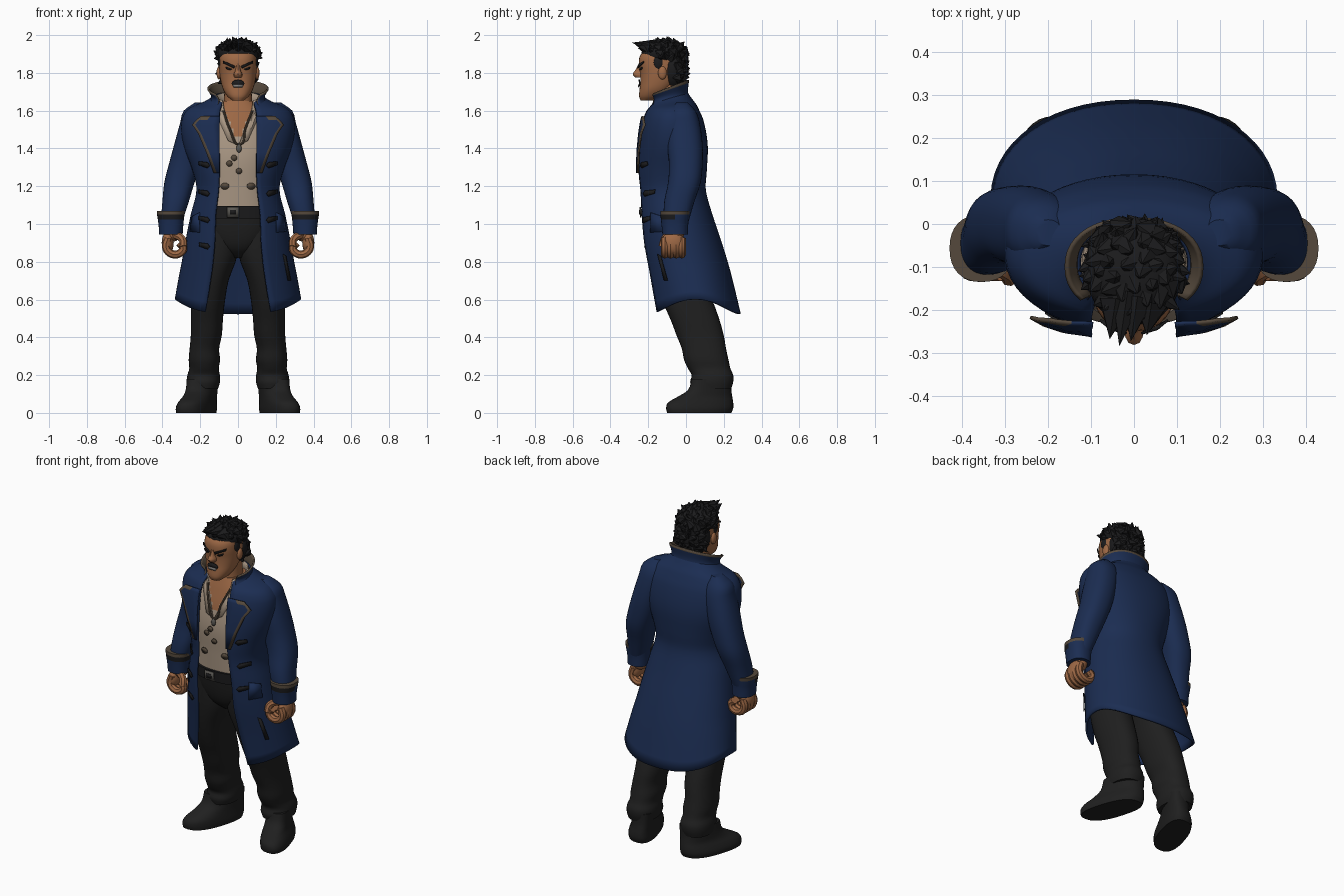
import bpy, bmesh, math, random
from mathutils import Vector, Matrix

random.seed(4)
old = bpy.data.objects.get("Cube")
if old:
    bpy.data.objects.remove(old)


def material(name, *rgb):
    m = bpy.data.materials.new(name)
    m.use_nodes = True
    m.diffuse_color = (*rgb, 1)
    bsdf = m.node_tree.nodes["Principled BSDF"]
    bsdf.inputs["Base Color"].default_value = (*rgb, 1)
    bsdf.inputs["Roughness"].default_value = 0.9
    return m


COAT = material("navy cloth", .011, .026, .084)
TRIM = material("brown trim", .09, .066, .045)
SHIRT = material("cream linen", .40, .31, .23)
SKIN = material("tan skin", .34, .14, .06)
BLACK = material("black trousers", .014, .014, .014)
HAIR = material("black hair", .011, .011, .012)
METAL = material("grey buckle", .10, .095, .085)
TEETH = material("pale teeth", .22, .21, .20)


def finish(name, bm, mats, solid=0, offset=-1, recalc=True):
    if recalc:
        bmesh.ops.recalc_face_normals(bm, faces=bm.faces)
    me = bpy.data.meshes.new(name)
    bm.to_mesh(me)
    bm.free()
    for m in mats:
        me.materials.append(m)
    ob = bpy.data.objects.new(name, me)
    bpy.context.collection.objects.link(ob)
    if solid:
        mod = ob.modifiers.new("thickness", "SOLIDIFY")
        mod.thickness, mod.offset = solid, offset
        if offset == -1 and len(mats) > 1:
            mod.material_offset = mod.material_offset_rim = 1


def sample(keys, z):
    """Smooth interpolation of section keys by height."""
    last = len(keys) - 1
    z = min(max(z, keys[0][0]), keys[last][0])
    i = max(j for j in range(last) if keys[j][0] <= z)
    p, q = keys[i], keys[i + 1]
    h = q[0] - p[0]
    t = (z - p[0]) / h

    def slope(j, c):
        a, b = keys[max(j - 1, 0)], keys[min(j + 1, last)]
        return (b[c] - a[c]) / (b[0] - a[0]) * h
    return [p[c] + (q[c] - p[c]) * t * t * (3 - 2 * t) + t * (1 - t) *
            ((1 - t) * slope(i, c) - t * slope(i + 1, c)) for c in range(len(p))]


def point(keys, z, a, n, out=0):
    """Point on a squared-oval section; angle 0 faces the front."""
    s = sample(keys, z)
    power = lambda v: math.copysign(abs(v) ** (2 / n), v)
    x = s[4] + (s[1] + out) * power(math.sin(a))
    y = (s[2] + s[3]) / 2 - ((s[3] - s[2]) / 2 + out) * power(math.cos(a))
    return Vector((x, y, z))


def angle_at(keys, x, z, n):
    r = min(abs(x) / sample(keys, z)[1], 1)
    return math.copysign(math.asin(r ** (n / 2)), x)


def loft(name, keys, mats, n=2.3, seg=32, steps=3, side=1, solid=0, lift=None, rule=None, shear=0):
    """Stack sections (z, width, front, back, centre[, opening]) into a skin."""
    opened = len(keys[0]) > 5
    zs = [p[0] + (q[0] - p[0]) * k / steps for p, q in zip(keys, keys[1:]) for k in range(steps)]
    bm, rows = bmesh.new(), []
    for z in zs + [keys[-1][0]]:
        a0 = angle_at(keys, sample(keys, z)[5], z, n) if opened else 0
        row = []
        for k in range(seg + opened):
            a = a0 + (2 * math.pi - 2 * a0) * k / seg
            v = point(keys, z, a, n)
            if lift:
                v.z += lift(v, a)
            v.x = side * (v.x - shear * (v.y - .14))
            row.append(bm.verts.new(v))
        rows.append(row)
    faces = []
    for lo, hi, z in zip(rows, rows[1:], zs):
        for k in range(seg):
            j = (k + 1) % len(lo)
            faces.append((bm.faces.new((lo[k], lo[j], hi[j], hi[k])), z))
    if not opened:
        faces += [(bm.faces.new(rows[0]), zs[0]), (bm.faces.new(rows[-1]), keys[-1][0])]
    if rule:
        for f, z in faces:
            f.material_index = rule(f.calc_center_median(), z)
    finish(name, bm, mats, solid, recalc=not opened)


def patch(name, keys, corners, mat, n, out=.008):
    """Thin plate lying on a lofted surface, given by (x, z) corners."""
    bm = bmesh.new()
    bm.faces.new([bm.verts.new(point(keys, z, angle_at(keys, x, z, n), n, out)) for x, z in corners])
    finish(name, bm, [mat], .006, 0)


def oval(x, z, w, h):
    return [(x + w * math.cos(k * math.pi / 6), z + h * math.sin(k * math.pi / 6)) for k in range(12)]


def blob(name, loc, rad, mat):
    bm = bmesh.new()
    bmesh.ops.create_uvsphere(bm, u_segments=16, v_segments=10, radius=1,
                              matrix=Matrix.Translation(loc) @ Matrix.Diagonal((*rad, 1)))
    finish(name, bm, [mat])


def tube(name, pts, radius, mat):
    cu = bpy.data.curves.new(name, "CURVE")
    cu.dimensions, cu.bevel_depth, cu.bevel_resolution = "3D", radius, 2
    cu.resolution_u, cu.use_fill_caps = 4, True
    sp = cu.splines.new("BEZIER")
    sp.bezier_points.add(len(pts) - 1)
    for b, p in zip(sp.bezier_points, pts):
        b.co, b.handle_left_type, b.handle_right_type = p, "AUTO", "AUTO"
    cu.materials.append(mat)
    bpy.context.collection.objects.link(bpy.data.objects.new(name, cu))


# Long coat, open at the front, with a hem that rises at the sides
coat = [(.525, .335, -.185, .29, 0, .175), (.75, .305, -.215, .235, 0, .14), (.9, .28, -.24, .19, 0, .125),
        (1.05, .25, -.255, .14, 0, .12), (1.18, .22, -.26, .105, 0, .105), (1.28, .24, -.265, .11, 0, .1),
        (1.42, .29, -.255, .115, 0, .1), (1.55, .298, -.235, .092, 0, .1), (1.62, .255, -.21, .06, 0, .095),
        (1.66, .18, -.2, .03, 0, .09), (1.70, .13, -.19, .005, 0, .085)]
loft("long_coat", coat, [COAT], 2.15, 48, 4, solid=.012, lift=lambda v, a:
     .078 * abs(math.sin(a)) ** 3 * max(0, (.8 - v.z) / .28) + 3 * v.y * max(0, v.z - 1.6))

# Raised coat collar, lower at the front, with a brown edge and lining
collar = [(1.62, .17, -.205, .04, 0, .11), (1.69, .142, -.20, .012, 0, .105), (1.755, .162, -.215, .016, 0, .125)]
loft("coat_collar", collar, [COAT, TRIM], 2.2, 32, 5, solid=.01,
     lift=lambda v, a: 2.9 * v.y * (v.z - 1.62), rule=lambda c, z: int(z > 1.735))

# Shirt with bare chest in the neckline, and its collar
shirt = [(1.06, .185, -.22, .05, 0), (1.2, .175, -.228, .05, 0), (1.35, .195, -.236, .05, 0),
         (1.48, .2, -.218, .05, 0), (1.58, .15, -.19, .03, 0), (1.65, .09, -.165, 0, 0)]
loft("shirt", shirt, [SHIRT, SKIN], 2.4, 80, 8,
     rule=lambda c, z: int(c.y < 0 and abs(c.x) < (c.z - 1.44) * .45))
loft("shirt_collar", [(1.57, .125, -.205, .02, 0, .07), (1.70, .118, -.2, 0, 0, .085)], [SHIRT], 2.2, 28, 3,
     solid=.008, lift=lambda v, a: 2 * v.y * (v.z - 1.57))
for s in (1, -1):
    patch("shirt_neck_edge", shirt, [(s * x, z) for x, z in
          ((.004, 1.42), (.05, 1.44), (.105, 1.57), (.085, 1.63), (.06, 1.57))], SHIRT, 2.4, .008)
    patch("shirt_fold", shirt, oval(s * .068, 1.20, .022, .018), TRIM, 2.4, .004)
for x, z in ((-.02, 1.35), (.005, 1.28), (-.045, 1.32)):
    patch("shirt_button", shirt, oval(x, z, .016, .016), TRIM, 2.4, .004)
tube("neck_cord", [point(shirt, z, angle_at(shirt, x, z, 2.4), 2.4, .012) for x, z in
                   ((-.07, 1.6), (-.04, 1.5), (.01, 1.42), (.035, 1.5), (.07, 1.6))], .006, TRIM)
blob("pendant", (.005, -.245, 1.4), (.014, .01, .022), METAL)

# Trousers top, belt and buckle
hips = [(.82, .03, -.12, .02, 0), (.87, .12, -.175, .08, 0), (.95, .185, -.205, .09, 0), (1.06, .19, -.222, .06, 0)]
loft("hips", hips, [BLACK], 2.4)
belt = [(1.03, .2, -.232, .07, 0), (1.095, .198, -.236, .07, 0)]
loft("belt", belt, [HAIR], 2.4)
patch("buckle", belt, [(-.055, 1.035), (.005, 1.035), (.005, 1.09), (-.055, 1.09)], METAL, 2.4)
patch("buckle_hole", belt, [(-.04, 1.05), (-.01, 1.05), (-.01, 1.075), (-.04, 1.075)], HAIR, 2.4, .012)

leg = [(.13, .08, .03, .24, .185), (.165, .088, .022, .25, .183), (.2, .086, .03, .25, .182),
       (.235, .078, .01, .235, .18), (.28, .083, -.01, .225, .178), (.34, .078, -.022, .212, .178),
       (.41, .082, -.05, .2, .168), (.49, .085, -.08, .178, .165), (.57, .088, -.115, .15, .16),
       (.7, .095, -.155, .1, .145), (.84, .108, -.18, .08, .11), (1, .09, -.19, .05, .095)]
boot = [(0, .086, -.1, .24, .2), (.025, .088, -.105, .25, .2), (.055, .082, -.095, .25, .196),
        (.085, .074, -.045, .245, .19), (.12, .073, .01, .24, .188), (.18, .075, .03, .24, .185)]
sleeve = [(1.0, .055, -.12, .01, .355), (1.12, .07, -.115, .045, .33), (1.22, .08, -.095, .078, .31),
          (1.32, .085, -.09, .088, .28), (1.42, .086, -.1, .088, .252), (1.54, .083, -.1, .072, .222),
          (1.6, .072, -.085, .05, .215), (1.642, .03, -.05, .01, .2)]
cuff = [(.945, .062, -.125, .01, .355), (1.0, .066, -.13, .012, .355), (1.045, .072, -.135, .018, .356),
        (1.07, .075, -.135, .022, .355)]
for s in (1, -1):
    word = "left" if s > 0 else "right"
    loft(word + "_trouser_leg", leg, [BLACK], side=s)
    loft(word + "_boot", boot, [BLACK], 2.5, side=s, shear=.3)
    loft(word + "_sleeve", sleeve, [COAT], side=s)
    # Turned-back cuff with a brown edge and a dark strap at the front
    loft(word + "_cuff", cuff, [COAT, TRIM, HAIR], side=s, steps=4,
         rule=lambda c, z: 1 if z > 1.05 else 2 if z > 1.02 and c.y < -.06 else 0)

    # Fist with curled fingers
    blob(word + "_wrist", (s * .35, -.06, .945), (.045, .05, .04), SKIN)
    blob(word + "_palm", (s * .372, -.068, .9), (.032, .062, .06), SKIN)
    for k in range(4):
        y = -.112 + k * .03
        tube(word + "_finger", [(s * x, y, z) for x, z in ((.37, .925), (.382, .88), (.358, .845),
                                                           (.312, .843), (.29, .875), (.312, .9))], .021, SKIN)
    tube(word + "_thumb", [(s * .34, -.09, .945), (s * .295, -.112, .92), (s * .29, -.125, .88)], .021, SKIN)

    # Pointed lapel folded back, brown along its outer and upper edges
    bm, rows = bmesh.new(), []
    for z, inner, outer in ((1.27, .098, .112), (1.38, .098, .152), (1.48, .098, .195), (1.525, .098, .226),
                            (1.55, .096, .205), (1.57, .095, .18)):
        row = []
        for t in (0, .3, .6, 1, None):
            x = outer + .016 if t is None else inner + (outer - inner) * t
            v = point(coat, z, angle_at(coat, x, z, 2.15), 2.15, .01)
            row.append(bm.verts.new((s * x, v.y - .25 * max(0, x - .11), z)))
        rows.append(row)
    for r, (lo, hi) in enumerate(zip(rows, rows[1:])):
        for k in range(4):
            f = bm.faces.new((lo[k], lo[k + 1], hi[k + 1], hi[k]))
            f.material_index = int(k == 3 or (r == 4 and k > 1))
    finish(word + "_lapel", bm, [COAT, TRIM], .008, 0)

    # Coat toggles and pocket flaps
    for z in (1.31, 1.16, 1.02, .88)[:3 if s > 0 else 4]:
        patch(word + "_toggle", coat, [(s * x, z + d) for x, d in
              ((.145, .0), (.157, -.014), (.2, .002), (.2, .022), (.157, .016))], HAIR, 2.15)
    patch(word + "_pocket_flap", coat, [(s * .2, 1.06), (s * .24, 1.04), (s * .25, .96), (s * .2, .955)],
          COAT, 2.15, .004)
patch("pocket_slit", coat, [(.236, .84), (.25, .83), (.276, .70), (.262, .70)], HAIR, 2.15, .004)

# Neck and head
loft("neck", [(1.56, .09, -.17, 0, 0), (1.64, .076, -.165, -.01, 0), (1.76, .07, -.17, -.02, 0)], [SKIN])
head = [(1.655, .032, -.24, -.17, 0), (1.675, .056, -.248, -.12, 0), (1.71, .078, -.246, -.08, 0),
        (1.75, .09, -.242, -.045, 0), (1.80, .098, -.243, -.015, 0), (1.85, .1, -.25, -.01, 0),
        (1.90, .094, -.238, -.015, 0), (1.95, .05, -.17, -.06, 0)]
loft("head", head, [SKIN])
loft("nose", [(1.775, .02, -.268, -.2, 0), (1.793, .023, -.282, -.2, 0), (1.815, .014, -.268, -.2, 0),
              (1.85, .012, -.25, -.2, 0)], [SKIN], seg=12)
patch("mouth", head, oval(0, 1.744, .032, .02), HAIR, 2.3, .006)
patch("lower_teeth", head, [(-.02, 1.724), (.02, 1.724), (.026, 1.738), (-.026, 1.738)], TEETH, 2.3, .01)
for s in (1, -1):
    patch("eyebrow", head, [(s * x, z) for x, z in ((.016, 1.836), (.05, 1.852), (.074, 1.862),
                                                    (.072, 1.852), (.02, 1.825))], HAIR, 2.3, .007)
    patch("eye", head, [(s * x, z) for x, z in ((.03, 1.82), (.062, 1.832), (.06, 1.822), (.04, 1.814))],
          HAIR, 2.3, .004)
    blob("ear", (s * .1, -.125, 1.80), (.014, .023, .035), SKIN)
    blob("sideburn", (s * .09, -.145, 1.855), (.016, .028, .04), HAIR)

# Spiky hair: cap, nape and uneven tufts
bm = bmesh.new()


def spike(at, direction, radius, depth):
    turn = direction.to_track_quat("Z", "Y").to_matrix().to_4x4()
    bmesh.ops.create_cone(bm, cap_ends=True, segments=6, radius1=radius, radius2=0, depth=depth,
                          matrix=Matrix.Translation(at) @ turn)


for centre, rad, nape in (((0, -.116, 1.902), (.112, .12, .072), False), ((0, -.07, 1.82), (.106, .075, .118), True)):
    c = Vector(centre)
    bmesh.ops.create_uvsphere(bm, u_segments=20, v_segments=12, radius=1,
                              matrix=Matrix.Translation(c) @ Matrix.Diagonal((*rad, 1)))
    for k in range(110):
        z = 1 - (2 * k + 1) / 110
        a, w = k * 2.39996, math.sqrt(1 - z * z)
        d = Vector((w * math.cos(a), w * math.sin(a), z))
        if (nape and d.y < .15) or (not nape and (z < -.35 or (d.y < -.4 and z < .25))):
            continue
        jitter = Vector((random.uniform(-.7, .7), random.uniform(-.8, .2), random.uniform(-.1, .4)))
        spike(c + Vector([r * v for r, v in zip(rad, d)]), d + jitter, .03, random.uniform(.03, .055))
for x, z, size in ((-.025, 1.948, .125), (0, 1.945, .1), (-.05, 1.94, .09), (.035, 1.935, .07)):
    spike(Vector((x, -.225, z)), Vector((-.15, -1, .2)), .042, size)
finish("spiky_hair", bm, [HAIR])

# Turn curves into meshes and smooth the surfaces
bpy.ops.object.select_all(action="DESELECT")
for kind in ("CURVE", "MESH"):
    for ob in bpy.context.scene.objects:
        if ob.type == kind:
            ob.select_set(True)
            bpy.context.view_layer.objects.active = ob
    if kind == "CURVE":
        bpy.ops.object.convert(target="MESH")
bpy.ops.object.shade_smooth_by_angle(angle=math.radians(40))
